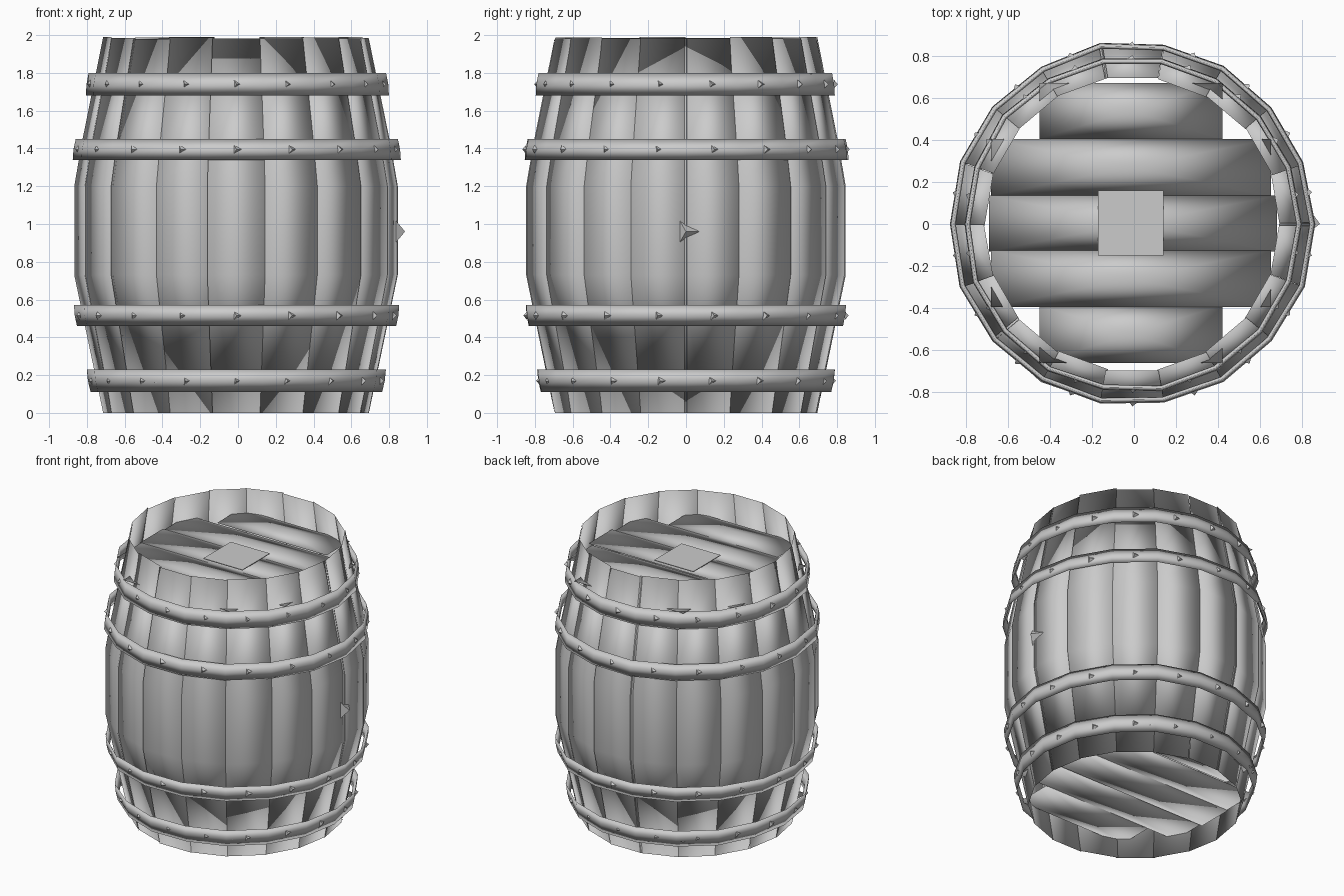
import bpy, bmesh, math, random
from mathutils import Vector

if "Cube" in bpy.data.objects:
    bpy.data.objects.remove(bpy.data.objects["Cube"])

random.seed(4)
N = 18
STEP = 2 * math.pi / N
CX = -.008      # slight lean of the body to the left, the bung sticks out right


def polar(r, a, z, cx=CX):
    return Vector((cx + r * math.cos(a), r * math.sin(a), z))


def finish(name, bm, smooth=False):
    bmesh.ops.recalc_face_normals(bm, faces=bm.faces)
    for f in bm.faces:
        f.smooth = smooth
    me = bpy.data.meshes.new(name)
    bm.to_mesh(me)
    bm.free()
    ob = bpy.data.objects.new(name, me)
    bpy.context.collection.objects.link(ob)
    return ob


def loft(bm, rings, closed=False):
    rings = [[bm.verts.new(p) for p in r] for r in rings]
    n = len(rings[0])
    pairs = list(zip(rings, rings[1:]))
    if closed:
        pairs.append((rings[-1], rings[0]))
    else:
        bm.faces.new(rings[0])
        bm.faces.new(rings[-1])
    for a, b in pairs:
        for i in range(n):
            j = (i + 1) % n
            bm.faces.new((a[i], a[j], b[j], b[i]))


def stud(bm, r, a, z, size, height):
    # three-sided pyramid pointing outwards
    out, tan = polar(1, a, 0, 0), polar(1, a + math.pi / 2, 0, 0)
    up = Vector((0, 0, 1))
    c = polar(r, a, z)
    base = [bm.verts.new(c + size * (math.cos(t) * tan + math.sin(t) * up))
            for t in (0, 2 * math.pi / 3, 4 * math.pi / 3)]
    tip = bm.verts.new(c + out * height)
    bm.faces.new(base)
    for i in range(3):
        bm.faces.new((base[i], base[(i + 1) % 3], tip))


# staves: bowed boards that taper to a thin edge at both ends
BODY = [(.73, .855), (1.2, .855), (1.42, .817)]
bm = bmesh.new()
for i in range(N):
    a0 = i * STEP + random.uniform(-.015, .004)
    a1 = (i + 1) * STEP + random.uniform(-.004, .015)
    dr = random.uniform(-.005, .005)
    zt = 1.98 + random.uniform(0, .012)
    rows = []
    for z, r in BODY:
        r += dr
        rows.append([bm.verts.new(p) for p in (
            polar(r, a0, z), polar(r, a1, z),
            polar(r - .03, a1, z), polar(r - .03, a0, z))])
    for p, q in zip(rows, rows[1:]):
        for k in range(4):
            m = (k + 1) % 4
            bm.faces.new((p[k], p[m], q[m], q[k]))
    for row, z in ((rows[0], 0), (rows[-1], zt)):
        l, r = (bm.verts.new(polar(.702 + dr, a, z)) for a in (a0, a1))
        bm.faces.new((row[0], row[1], r, l))
        bm.faces.new((row[2], row[3], l, r))
        bm.faces.new((row[1], row[2], r))
        bm.faces.new((row[3], row[0], l))
finish("staves", bm, True)

# hoops with studs: (z low, z high, radius low, radius high)
HOOPS = [(.11, .23, .775, .795), (.46, .57, .846, .862),
         (1.34, 1.45, .868, .852), (1.68, 1.80, .803, .788)]
bm, sm = bmesh.new(), bmesh.new()
for z0, z1, r0, r1 in HOOPS:
    rings = []
    rm, zm = (r0 + r1) / 2, (z0 + z1) / 2
    for i in range(N):
        a = i * STEP
        d = random.uniform(-.006, .006)
        rings.append([polar(r0 + d, a, z0), polar(rm + d + .004, a, zm),
                      polar(r1 + d, a, z1), polar(rm + d - .02, a, zm)])
        stud(sm, rm * math.cos(STEP / 2), a + STEP / 2, zm, .027, .02)
    loft(bm, rings, closed=True)
finish("hoops", bm, True)
finish("hoop_studs", sm)

# bung on the right side
bm = bmesh.new()
stud(bm, .842, 0, .96, .07, .05)
finish("bung", bm)

# recessed plank heads at both ends: pillow-shaped boards (x0, x1, y0, y1)
PLANKS = [(-.45, .42, .405, .67), (-.68, .65, .135, .405), (-.69, .68, -.13, .135),
          (-.68, .65, -.395, -.125), (-.45, .42, -.66, -.385)]
for name, z in (("bottom_head", .155), ("top_head", 1.79)):
    bm = bmesh.new()
    for x0, x1, y0, y1 in PLANKS:
        zc = z + random.uniform(-.006, .006)
        rim = [bm.verts.new((x, y, zc)) for x, y in
               ((x0, y0), (x1, y0), (x1, y1), (x0, y1))]
        for h in (-.02, .02):
            mid = bm.verts.new(((x0 + x1) / 2, (y0 + y1) / 2, zc + h))
            for k in range(4):
                bm.faces.new((rim[k], rim[(k + 1) % 4], mid))
    finish(name, bm, True)

# square hatch plate on the top head
bm = bmesh.new()
loft(bm, [[Vector((x, y, z)) for x, y in
           ((-.17, -.15), (.14, -.15), (.14, .16), (-.17, .16))]
          for z in (1.823, 1.828)])
finish("hatch_plate", bm)
